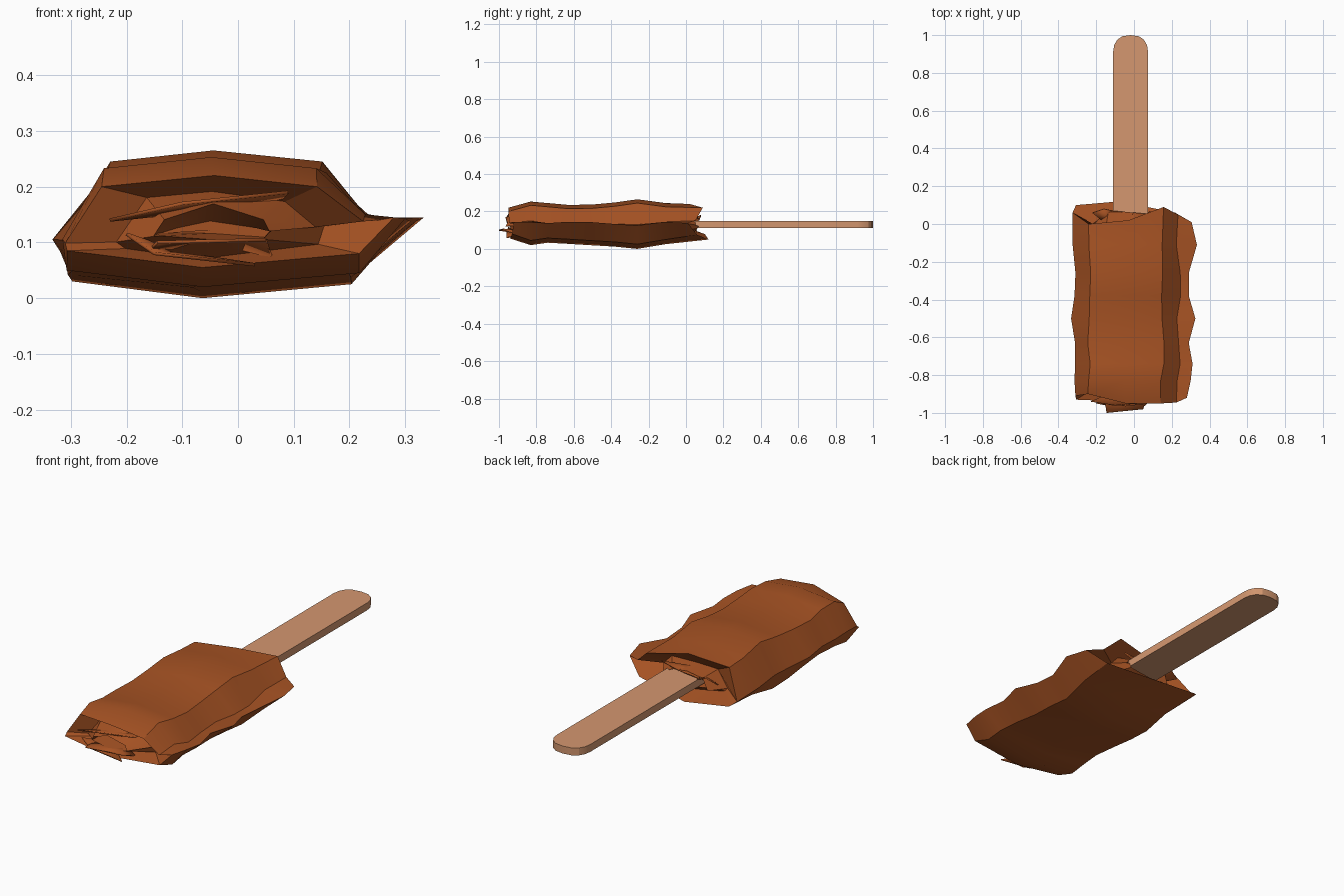
import bpy, bmesh, math, random
from mathutils import Vector

if "Cube" in bpy.data.objects:
    bpy.data.objects.remove(bpy.data.objects["Cube"])

random.seed(4)


def material(name, rgb):
    m = bpy.data.materials.new(name)
    m.diffuse_color = (*rgb, 1)
    m.use_nodes = True
    m.node_tree.nodes["Principled BSDF"].inputs["Base Color"].default_value = m.diffuse_color
    return m


foil = material("brown_foil", (0.38, 0.085, 0.017))
wood = material("wood", (0.66, 0.31, 0.16))


def finish(bm, name, mat, angle):
    bmesh.ops.recalc_face_normals(bm, faces=bm.faces[:])
    me = bpy.data.meshes.new(name)
    bm.to_mesh(me)
    bm.free()
    ob = bpy.data.objects.new(name, me)
    bpy.context.collection.objects.link(ob)
    me.materials.append(mat)
    bpy.ops.object.select_all(action='DESELECT')
    ob.select_set(True)
    bpy.context.view_layer.objects.active = ob
    bpy.ops.object.shade_smooth_by_angle(angle=math.radians(angle))
    return ob


# Wooden stick with a rounded end
cx, hw = -0.018, 0.092
outline = [(cx - hw, -0.15), (cx + hw, -0.15)]
for i in range(9):
    a = math.pi * i / 8
    c, s = math.cos(a), math.sin(a)
    outline.append((cx + hw * math.copysign(abs(c) ** 0.75, c), 0.915 + 0.085 * s))
bm = bmesh.new()
face = bm.faces.new([bm.verts.new((x, y, 0.112)) for x, y in outline])
up = bmesh.ops.extrude_face_region(bm, geom=[face])
bmesh.ops.translate(bm, vec=(0, 0, 0.037),
                    verts=[v for v in up["geom"] if isinstance(v, bmesh.types.BMVert)])
finish(bm, "stick", wood, 25)

# Wrapper section: left, top left, top, top right, right, seam fin, bottom right, bottom, bottom left
section = [(-0.32, 0.105), (-0.235, 0.225), (-0.04, 0.245), (0.15, 0.225), (0.235, 0.14),
           (0.31, 0.135), (0.21, 0.04), (-0.07, 0.015), (-0.3, 0.045)]
front_y = [-0.91, -0.90, -0.95, -0.95, -0.945, -0.92, -0.93, -0.94, -0.93]
back_y = [0.06, 0.0, 0.02, 0.09, 0.05, 0.01, 0.06, 0.12, 0.10]

# Length stations: y (None = rim), top shift, bottom shift, left x, fin x
stations = [
    ("front", -0.025, 0.04, -0.31, 0.28),
    (-0.83, 0.008, 0.005, -0.315, 0.3),
    (-0.74, 0.0, 0.018, -0.312, 0.31),
    (-0.63, -0.01, 0.012, -0.312, 0.29),
    (-0.50, -0.008, 0.004, -0.333, 0.325),
    (-0.38, 0.003, -0.003, -0.315, 0.29),
    (-0.26, 0.02, -0.015, -0.31, 0.29),
    (-0.11, 0.0, 0.01, -0.325, 0.333),
    ("back", -0.005, 0.035, -0.325, 0.305),
]
rings = []
for y, dt, db, left, fin in stations:
    ring = []
    for i, (x, z) in enumerate(section):
        yy = front_y[i] if y == "front" else back_y[i] if y == "back" else y
        if i == 0:
            x = left
        elif i == 5:
            x = fin
        else:
            x += random.uniform(-0.012, 0.012)
        z += dt if i in (1, 2, 3) else db if i in (6, 7, 8) else random.uniform(-0.012, 0.012)
        ring.append(Vector((x, yy, z)))
    rings.append(ring)


def tucked(rim, sx, sz, y, jitter, follow=0.0):
    # Shrunken copy of a rim for the folded-in ends
    mid = sum(v.y for v in rim) / len(rim)
    out = []
    for i, v in enumerate(rim):
        x = 0.235 if i == 5 else v.x
        out.append(Vector((-0.04 + (x + 0.04) * sx + random.uniform(-jitter, jitter),
                           y + (v.y - mid) * follow + random.uniform(-jitter, jitter),
                           0.12 + (v.z - 0.12) * sz + random.uniform(-jitter, jitter) * 0.6)))
    return out


f, b = rings[0], rings[-1]
front_tuck = [tucked(f, 0.38, 0.15, -0.86, 0.01), tucked(f, 0.4, 0.4, -0.955, 0.02),
              tucked(f, 0.66, 0.66, -0.87, 0.015, 0.5)]
back_tuck = [tucked(b, 0.6, 0.6, -0.02, 0.015, 0.5), tucked(b, 0.46, 0.42, 0.055, 0.015),
             tucked(b, 0.36, 0.22, -0.02, 0.008)]
bm = bmesh.new()
loft = [[bm.verts.new(p) for p in r] for r in front_tuck + rings + back_tuck]
n = len(section)
for r0, r1 in zip(loft, loft[1:]):
    for i in range(n):
        j = (i + 1) % n
        bm.faces.new((r0[i], r0[j], r1[j], r1[i]))
bm.faces.new(loft[0])
bm.faces.new(loft[-1])
finish(bm, "wrapper", foil, 30)


# Loose crumpled folds at both ends
def fold(name, pts):
    bm = bmesh.new()
    vs = [bm.verts.new(p) for p in pts]
    for i in range(1, len(vs) - 1):
        bm.faces.new((vs[0], vs[i], vs[i + 1]))
    ob = finish(bm, name, foil, 30)
    mod = ob.modifiers.new("thickness", 'SOLIDIFY')
    mod.thickness = 0.006
    mod.offset = 0


fold("front_fold_lower", [(-0.04, -0.86, 0.1), (-0.16, -0.9, 0.085), (-0.145, -1.0, 0.1),
                          (0.05, -0.98, 0.105), (0.06, -0.9, 0.075)])
fold("front_fold_upper", [(-0.04, -0.86, 0.16), (-0.23, -0.94, 0.14), (-0.1, -0.96, 0.17),
                          (0.09, -0.945, 0.19), (0.08, -0.87, 0.18)])
fold("front_fold_side", [(-0.1, -0.86, 0.08), (-0.2, -0.95, 0.115), (-0.15, -0.96, 0.08),
                         (0.03, -0.96, 0.06)])
fold("back_fold_side", [(-0.12, -0.02, 0.12), (-0.22, 0.06, 0.15), (-0.16, 0.08, 0.18),
                        (-0.11, 0.07, 0.155)])
fold("back_fold_top", [(-0.1, -0.02, 0.17), (-0.12, 0.07, 0.16), (0.0, 0.06, 0.165),
                       (0.1, 0.05, 0.18)])
